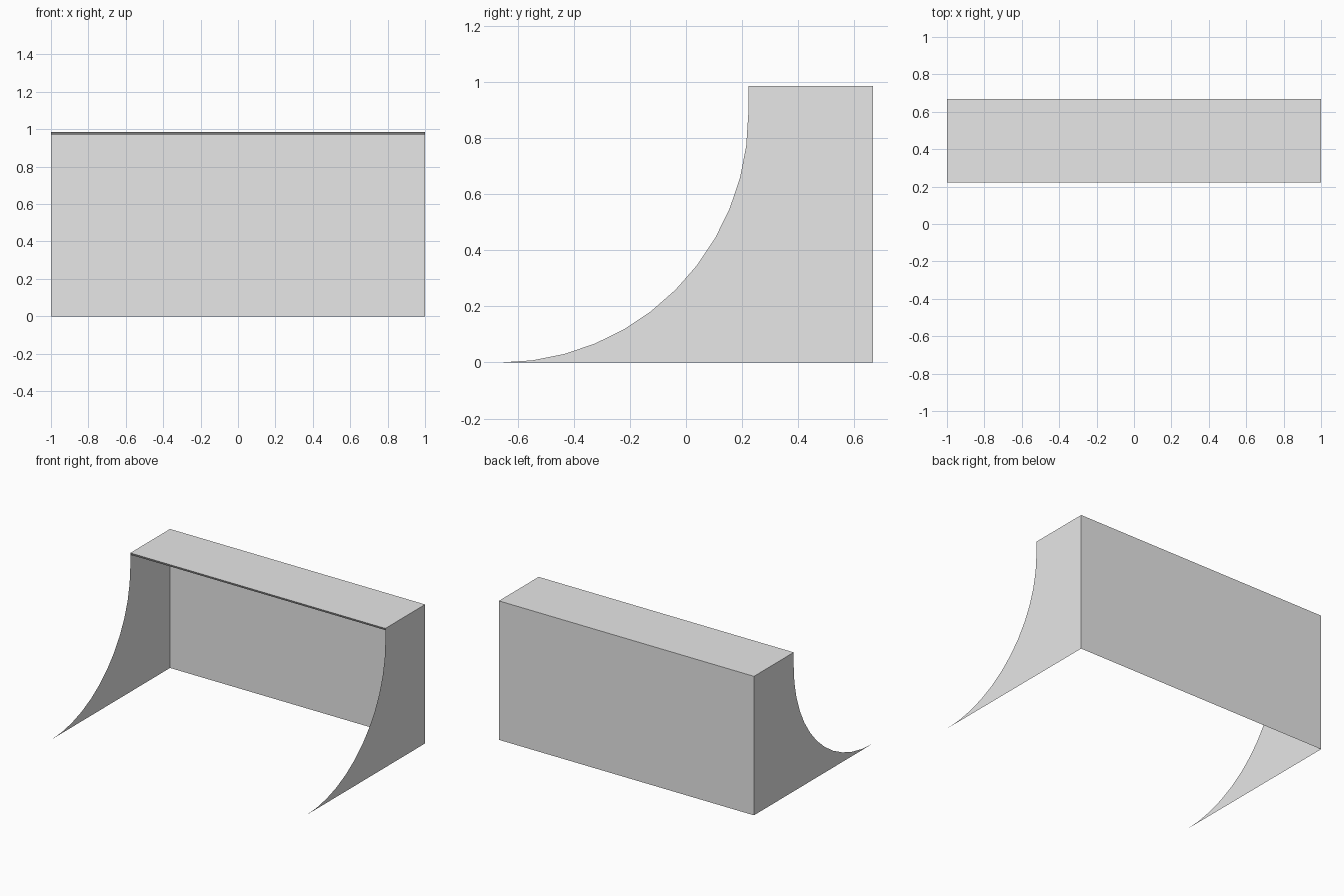
import bpy
import math

cube = bpy.data.objects.get("Cube")
if cube:
    bpy.data.objects.remove(cube, do_unlink=True)

HALF = 1.0        # half width in x
BACK = 0.667      # y of the back wall
LIP = 0.222       # y of the deck's front edge
TOP = 0.985       # deck height
RADIUS = 0.885    # transition curve
STEPS = 12


def make_material(name, value):
    mat = bpy.data.materials.new(name)
    mat.use_nodes = True
    color = (value, value, value, 1)
    mat.diffuse_color = color
    mat.node_tree.nodes["Principled BSDF"].inputs["Base Color"].default_value = color
    return mat


def make_sheet(name, points, mat):
    """One flat panel from its outline."""
    mesh = bpy.data.meshes.new(name)
    mesh.from_pydata(points, [], [list(range(len(points)))])
    mesh.materials.append(mat)
    obj = bpy.data.objects.new(name, mesh)
    bpy.context.collection.objects.link(obj)
    return obj


grey = make_material("light_grey", 0.8)
dark = make_material("dark_grey", 0.2)

# Side panels: quarter-round transition up to the deck, straight back
profile = [(BACK, TOP), (LIP, TOP)]
for i in range(STEPS, -1, -1):
    a = math.pi / 2 * i / STEPS
    profile.append((LIP - RADIUS + RADIUS * math.sin(a), RADIUS * (1 - math.cos(a))))
profile.append((BACK, 0))

for name, side in (("left_side_panel", 1), ("right_side_panel", -1)):
    outline = profile if side > 0 else profile[::-1]
    make_sheet(name, [(side * HALF, y, z) for y, z in outline], grey)

# Back wall
make_sheet("back_wall", [(HALF, BACK, 0), (-HALF, BACK, 0),
                         (-HALF, BACK, TOP), (HALF, BACK, TOP)], grey)

# Deck on top
make_sheet("deck", [(-HALF, LIP, TOP), (HALF, LIP, TOP),
                    (HALF, BACK, TOP), (-HALF, BACK, TOP)], grey)

# Narrow lip hanging from the deck's front edge
make_sheet("deck_lip", [(-HALF, LIP, TOP - 0.012), (HALF, LIP, TOP - 0.012),
                        (HALF, LIP, TOP), (-HALF, LIP, TOP)], dark)
